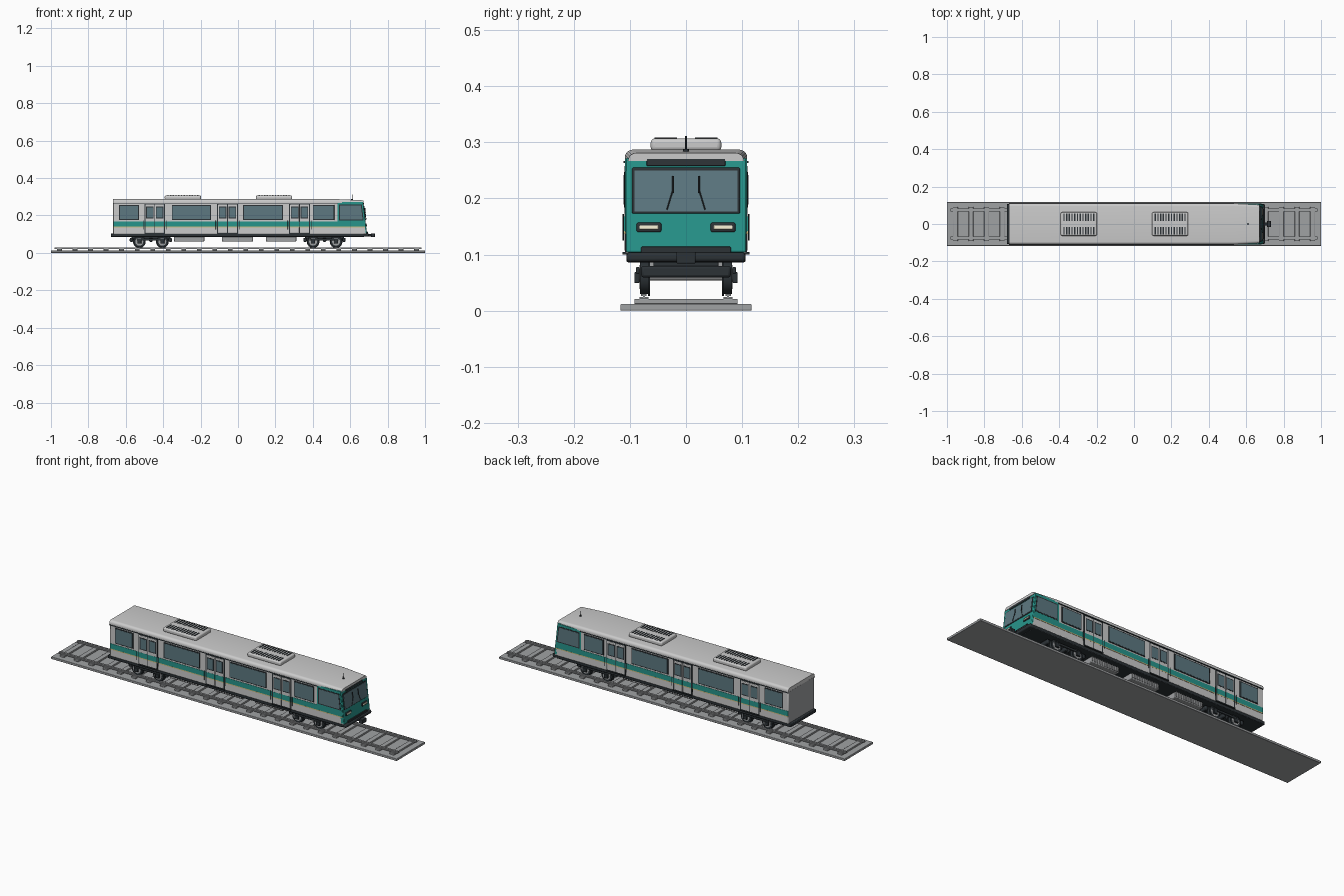
import bpy, bmesh, math
from mathutils import Matrix, Vector

if "Cube" in bpy.data.objects:
    bpy.data.objects.remove(bpy.data.objects["Cube"])

def mat(name, c):
    m = bpy.data.materials.new(name)
    m.diffuse_color = (*c, 1)
    m.use_nodes = True
    m.node_tree.nodes["Principled BSDF"].inputs["Base Color"].default_value = m.diffuse_color
    return m

TEAL = mat("teal_paint", (0.02, 0.30, 0.26))
WHITE = mat("body_paint", (0.62, 0.63, 0.63))
GLASS = mat("glass", (0.11, 0.19, 0.22))
DARK = mat("dark_trim", (0.025, 0.032, 0.037))
GOLD = mat("gold_line", (0.6, 0.5, 0.22))
LAMP = mat("lamp", (0.9, 0.85, 0.65))
STEEL = mat("steel", (0.35, 0.36, 0.37))

def finish(name, bm, m=None, bevel=0, mirror=False, segs=2):
    bmesh.ops.recalc_face_normals(bm, faces=bm.faces)
    me = bpy.data.meshes.new(name)
    bm.to_mesh(me)
    bm.free()
    ob = bpy.data.objects.new(name, me)
    bpy.context.collection.objects.link(ob)
    if m:
        me.materials.append(m)
    if bevel:
        b = ob.modifiers.new("bevel", 'BEVEL')
        b.width, b.segments, b.limit_method = bevel, segs, 'ANGLE'
    if mirror:
        mm = ob.modifiers.new("mirror", 'MIRROR')
        mm.use_axis = (False, True, False)
    bpy.context.view_layer.objects.active = ob
    ob.select_set(True)
    bpy.ops.object.shade_smooth_by_angle(angle=math.radians(35))
    ob.select_set(False)
    return ob

def boxes(name, items, m=None, bevel=0, mirror=False, lean=False, segs=2):
    """Each item: x0, x1, y0, y1, z0, z1; lean follows the sloping cab face."""
    bm = bmesh.new()
    for x0, x1, y0, y1, z0, z1 in items:
        M = Matrix.Translation(((x0+x1)/2, (y0+y1)/2, (z0+z1)/2)) @ Matrix.Diagonal((x1-x0, y1-y0, z1-z0, 1))
        bmesh.ops.create_cube(bm, size=1, matrix=M)
    if lean:
        for v in bm.verts:
            v.co.x -= 0.12 * (v.co.z - 0.1)
    return finish(name, bm, m, bevel, mirror, segs)

def prism(name, pts, y0, y1, m, bevel=0, mirror=False):
    bm = bmesh.new()
    f = bm.faces.new([bm.verts.new((x, y0, z)) for x, z in pts])
    r = bmesh.ops.extrude_face_region(bm, geom=[f])
    bmesh.ops.translate(bm, vec=(0, y1-y0, 0), verts=[v for v in r['geom'] if isinstance(v, bmesh.types.BMVert)])
    return finish(name, bm, m, bevel, mirror)

def rods(name, items, m=None, mirror=False, n=24):
    """Each item: start, end, radius."""
    bm = bmesh.new()
    for a, b, r in items:
        a, b = Vector(a), Vector(b)
        d = b - a
        M = Matrix.Translation((a+b)/2) @ d.to_track_quat('Z', 'Y').to_matrix().to_4x4()
        bmesh.ops.create_cone(bm, cap_ends=True, segments=n, radius1=r, radius2=r, depth=d.length, matrix=M)
    return finish(name, bm, m, 0, mirror)

# Track
boxes("track_bed", [(-1, 1, -0.117, 0.117, 0, 0.012)], STEEL, 0.002)
boxes("sleepers", [(-0.967+i*0.083, -0.942+i*0.083, -0.092, 0.092, 0.012, 0.021) for i in range(24)], STEEL, 0.001)
boxes("rails", [(-0.98, 0.98, 0.067, 0.083, 0.021, 0.024), (-0.98, 0.98, 0.073, 0.077, 0.023, 0.027),
                (-0.98, 0.98, 0.070, 0.080, 0.026, 0.030)], STEEL, 0, True)

# Car body and roof
prism("car_body", [(-0.667, 0.1), (0.687, 0.1), (0.668, 0.272), (-0.667, 0.272)], -0.107, 0.107, WHITE, 0.004)
boxes("underframe", [(-0.68, 0.675, -0.106, 0.106, 0.086, 0.103)], DARK, 0.003)
bm = bmesh.new()
rings = []
for x, w, t in [(-0.668, 0.109, 0.287), (0.54, 0.109, 0.287), (0.672, 0.103, 0.281)]:
    half = [(w, 0.267)] + [(w-0.014+0.014*math.cos(a), t-0.014+0.014*math.sin(a))
                           for a in [i*math.pi/10 for i in range(6)]]
    prof = half + [(-y, z) for y, z in reversed(half)]
    rings.append([bm.verts.new((x, y, z)) for y, z in prof])
n = len(rings[0])
for r, s in zip(rings, rings[1:]):
    for i in range(n):
        bm.faces.new((r[i], r[(i+1) % n], s[(i+1) % n], s[i]))
bm.faces.new(rings[0])
bm.faces.new(rings[-1])
finish("roof", bm, WHITE)
boxes("roof_gutter", [(-0.668, 0.535, 0.106, 0.111, 0.263, 0.267)], DARK, 0, True)

# Side livery
prism("cab_side_panel", [(0.532, 0.14), (0.682, 0.14), (0.668, 0.271), (0.532, 0.271)], 0.105, 0.1083, TEAL, 0, True)
boxes("side_stripe", [(-0.666, 0.535, 0.105, 0.1085, 0.142, 0.168)], TEAL, 0, True)
boxes("gold_line", [(-0.666, 0.68, 0.105, 0.1086, 0.137, 0.142)], GOLD, 0, True)

# Side windows
wins = [(-0.637, -0.53), (-0.354, -0.145), (0.027, 0.24), (0.40, 0.515)]
boxes("window_frames", [(a, b, 0.105, 0.1092, 0.175, 0.257) for a, b in wins], DARK, 0.001, True)
boxes("window_panes", [(a+.005, b-.005, 0.105, 0.110, 0.180, 0.252) for a, b in wins], GLASS, 0, True)
prism("cab_window_frame", [(0.540, 0.174), (0.672, 0.174), (0.662, 0.258), (0.540, 0.258)], 0.105, 0.1092, DARK, 0, True)
prism("cab_window_pane", [(0.545, 0.179), (0.666, 0.179), (0.657, 0.253), (0.545, 0.253)], 0.105, 0.110, GLASS, 0, True)

# Double doors
doors = [-0.445, -0.056, 0.329]
leaves = [(c+s, c+s+0.049) for c in doors for s in (-0.0505, 0.0015)]
boxes("door_frames", [(c-.056, c+.056, 0.105, 0.1088, 0.104, 0.262) for c in doors], DARK, 0, True)
boxes("door_leaves", [(a, b, 0.105, 0.1098, 0.107, 0.258) for a, b in leaves], WHITE, 0.001, True)
boxes("door_stripe", [(a, b, 0.105, 0.1102, 0.142, 0.168) for a, b in leaves], TEAL, 0, True)
boxes("door_gold_line", [(a, b, 0.105, 0.1102, 0.137, 0.142) for a, b in leaves], GOLD, 0, True)
boxes("door_window_frames", [(a+.004, b-.004, 0.105, 0.1104, 0.184, 0.247) for a, b in leaves], DARK, 0, True)
boxes("door_window_panes", [(a+.008, b-.008, 0.105, 0.111, 0.189, 0.242) for a, b in leaves], GLASS, 0, True)
boxes("door_steps", [(c-.055, c+.055, 0.1, 0.113, 0.1, 0.105) for c in doors], DARK, 0, True)
rods("door_handrails", [((c+s, 0.112, 0.125), (c+s, 0.112, 0.172), 0.0012) for c in doors for s in (-.062, .062)], DARK, True, 8)

# Cab front
boxes("cab_front_panel", [(0.67, 0.690, -0.107, 0.107, 0.104, 0.272)], TEAL, 0.003, lean=True)
boxes("windscreen_frame", [(0.68, 0.692, -0.096, 0.096, 0.173, 0.255)], DARK, 0.002, lean=True)
boxes("windscreen", [(0.68, 0.6932, -0.092, 0.092, 0.177, 0.250)], GLASS, lean=True)
boxes("destination_panel", [(0.68, 0.6925, -0.07, 0.07, 0.258, 0.271)], DARK, 0.001, lean=True)
boxes("headlight_housing", [(0.68, 0.694, 0.044, 0.088, 0.140, 0.157)], DARK, 0.003, True, True)
boxes("headlight_lamp", [(0.68, 0.696, 0.049, 0.083, 0.145, 0.152)], LAMP, 0.001, True, True)
fx = lambda z: 0.695 - 0.12*(z-0.1)
rods("wipers", [((fx(.18), .034, .18), (fx(.213), .024, .213), .0012),
                ((fx(.21), .023, .21), (fx(.24), .023, .24), .002)], DARK, True, 8)
boxes("lower_front_sill", [(0.66, 0.694, -0.08, 0.08, 0.102, 0.114)], DARK, 0.002)
boxes("front_bumper", [(0.655, 0.70, -0.106, 0.106, 0.087, 0.104)], DARK, 0.006, segs=3)
boxes("coupler", [(0.69, 0.722, -0.008, 0.008, 0.088, 0.1), (0.712, 0.732, -0.017, 0.017, 0.084, 0.105)], DARK, 0.002)
boxes("rear_wall", [(-0.6685, -0.66, -0.103, 0.103, 0.106, 0.268)], STEEL)

# Roof equipment
units = [(-0.392, -0.198), (0.096, 0.29)]
boxes("roof_units", [(a, b, -0.063, 0.063, 0.284, 0.307) for a, b in units], WHITE, 0.008, segs=4)
boxes("roof_unit_vents", [(a+.014+i*.0145, a+.021+i*.0145, 0.016, 0.056, 0.304, 0.3085)
                          for a, b in units for i in range(12)], DARK, 0, True)
rods("antenna", [((0.61, 0, 0.28), (0.61, 0, 0.311), 0.0015), ((0.61, 0, 0.28), (0.61, 0, 0.288), 0.005)], DARK, n=12)

# Under-floor equipment with cooling ribs
gear = [(-0.343, -0.18), (-0.085, 0.08), (0.15, 0.312)]
boxes("underfloor_cases", [(a, b, -0.075, 0.075, 0.06, 0.09) for a, b in gear], STEEL, 0.004)
boxes("underfloor_ribs", [(a+.01+i*.0145, a+.015+i*.0145, 0.072, 0.079, 0.064, 0.086)
                          for a, b in gear for i in range(11)], STEEL, 0, True)

# Bogies
bogies = [-0.466, 0.463]
axles = [c+s for c in bogies for s in (-0.0615, 0.0615)]
rods("wheels", [((x, 0.068, 0.06), (x, 0.082, 0.06), 0.030) for x in axles]
     + [((x, 0.064, 0.06), (x, 0.068, 0.06), 0.034) for x in axles], DARK, True, 32)
rods("wheel_discs", [((x, 0.08, 0.06), (x, 0.0832, 0.06), 0.021) for x in axles], STEEL, True, 32)
rods("axles", [((x, -0.085, 0.06), (x, 0.085, 0.06), 0.006) for x in axles], STEEL, n=16)
boxes("axle_boxes", [(x-.011, x+.011, 0.083, 0.092, 0.049, 0.069) for x in axles], DARK, 0.002, True)
boxes("bogie_side_frames", [(c-.075, c+.075, 0.083, 0.089, 0.066, 0.078) for c in bogies], DARK, 0.002, True)
boxes("bogie_beams", [(c+s-.009, c+s+.009, -0.08, 0.08, 0.059, 0.08) for c in bogies for s in (-.104, 0, .104)], DARK, 0.005)
boxes("bogie_frame_plate", [(c-.104, c+.104, -0.058, 0.058, 0.07, 0.088) for c in bogies], DARK, 0.003)
